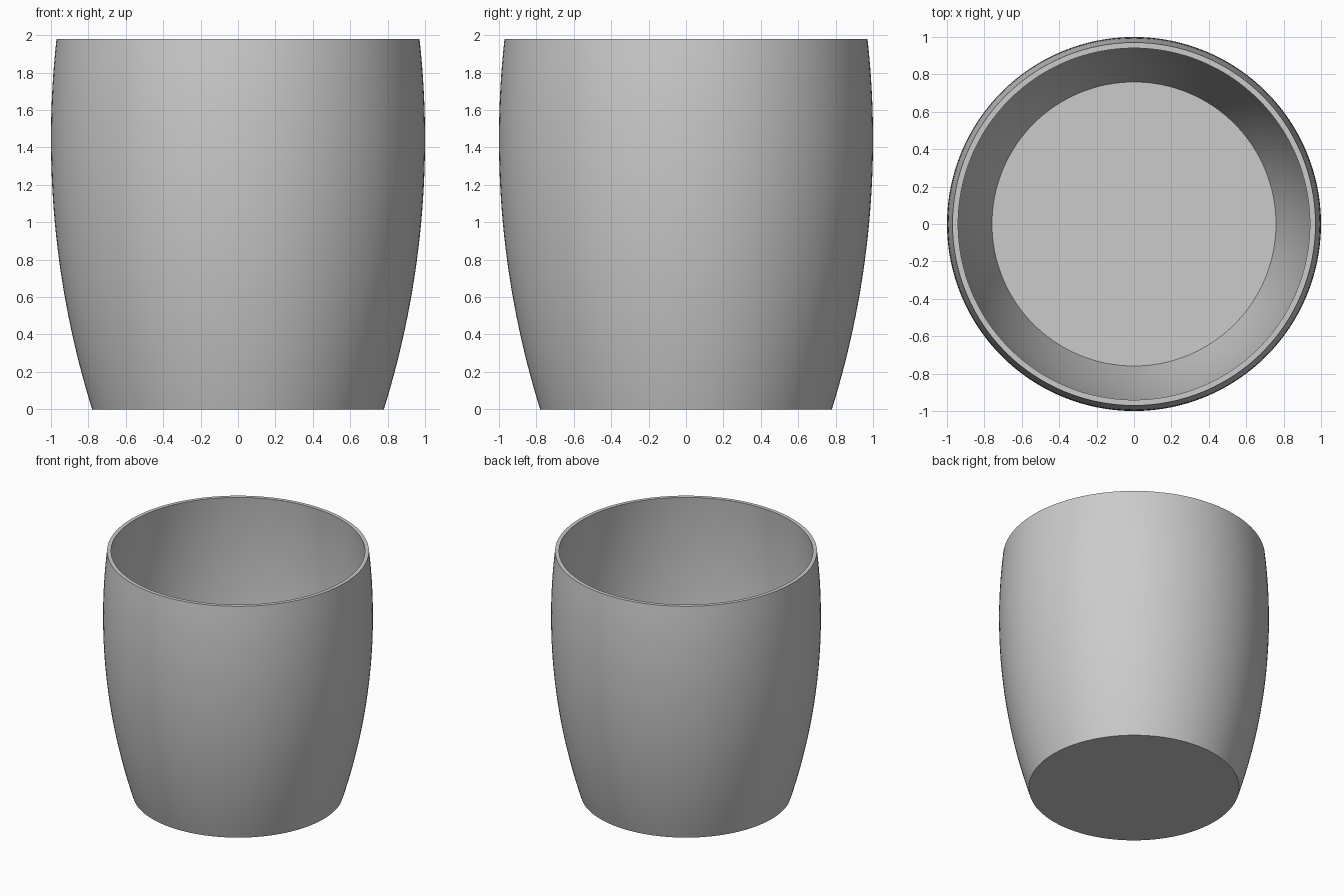
import bpy, bmesh, math

SEGMENTS = 128
RINGS = 32
HEIGHT = 1.98
WALL = 0.03
BELLY_Z = 1.445      # height of the widest point
ARC = 4.855          # radius of the side curve

cube = bpy.data.objects.get("Cube")
if cube:
    bpy.data.objects.remove(cube, do_unlink=True)

grey = bpy.data.materials.new("plain_grey")
grey.use_nodes = True
colour = (0.6, 0.6, 0.6, 1)
grey.diffuse_color = colour
grey.node_tree.nodes["Principled BSDF"].inputs["Base Color"].default_value = colour


def side_radius(z):
    return 1 - ARC + math.sqrt(ARC ** 2 - (z - BELLY_Z) ** 2)


def side_curve(start, inset):
    heights = [start + (HEIGHT - start) * i / RINGS for i in range(RINGS + 1)]
    return [(side_radius(z) - inset, z) for z in heights]


# Profile: up the outside, over the rim, down the inside to the floor
profile = side_curve(0, 0) + side_curve(WALL, WALL)[::-1]

bm = bmesh.new()
rings = []
for r, z in profile:
    angles = [math.tau * i / SEGMENTS for i in range(SEGMENTS)]
    rings.append([bm.verts.new((r * math.cos(a), r * math.sin(a), z)) for a in angles])

# Wall and rim
for low, high in zip(rings, rings[1:]):
    for i in range(SEGMENTS):
        j = (i + 1) % SEGMENTS
        bm.faces.new((low[i], low[j], high[j], high[i]))

# Underside and inner floor
bm.faces.new(rings[0][::-1])
bm.faces.new(rings[-1])

mesh = bpy.data.meshes.new("cup")
bm.to_mesh(mesh)
bm.free()
mesh.materials.append(grey)

cup = bpy.data.objects.new("cup", mesh)
bpy.context.collection.objects.link(cup)
bpy.ops.object.select_all(action="DESELECT")
cup.select_set(True)
bpy.context.view_layer.objects.active = cup
bpy.ops.object.shade_smooth_by_angle(angle=math.radians(30))
